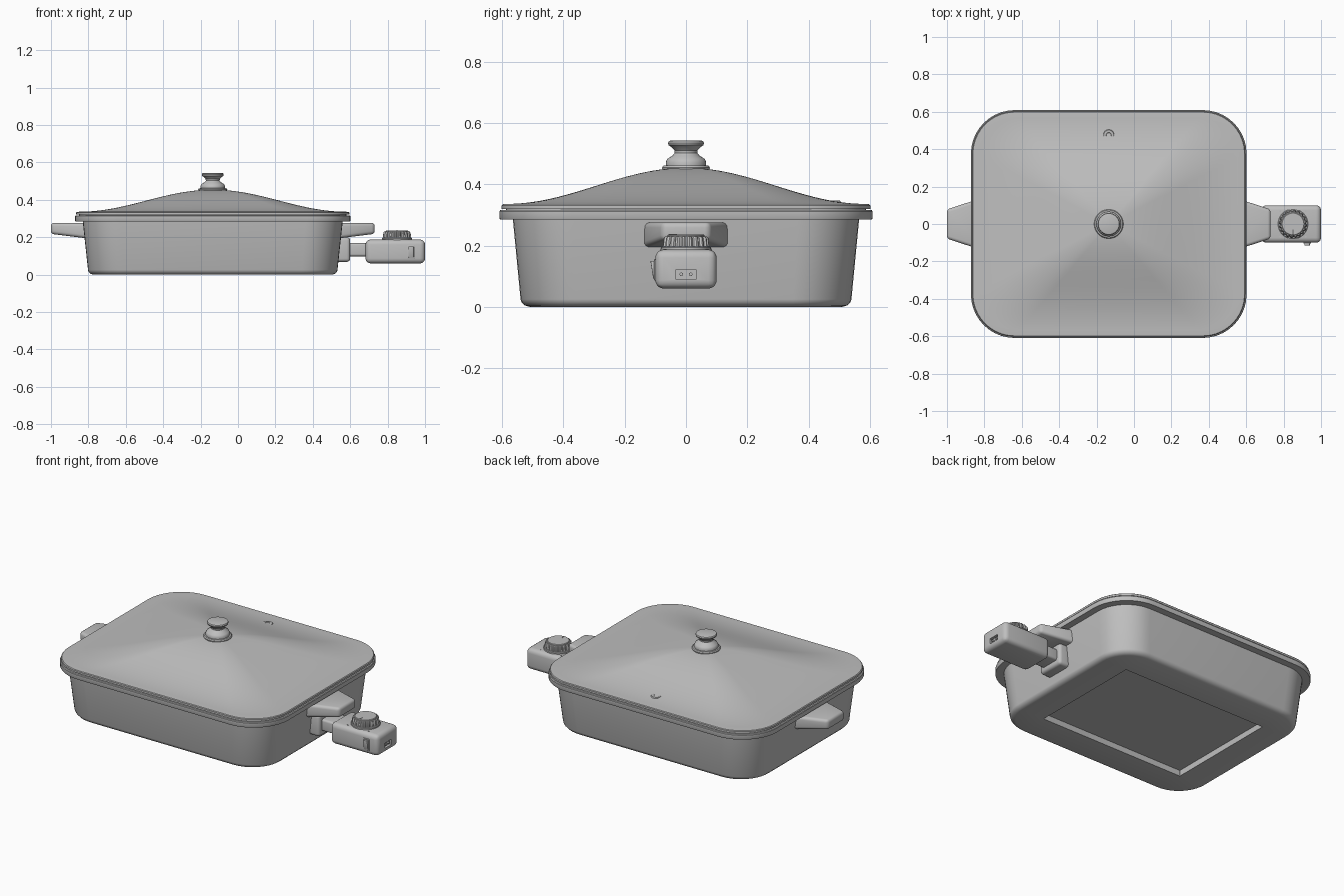
import bpy, bmesh, math
from mathutils import Vector

cube = bpy.data.objects.get("Cube")
if cube:
    bpy.data.objects.remove(cube, do_unlink=True)

grey = bpy.data.materials.new("plain grey")
grey.use_nodes = True
COLOUR = (0.52, 0.52, 0.52, 1)
grey.diffuse_color = COLOUR
grey.node_tree.nodes["Principled BSDF"].inputs["Base Color"].default_value = COLOUR

PAN_X = -0.135      # centre of the pan
BOX_X = 0.85        # centre of the dial


def finish(name, bm, loc=(0, 0, 0), angle=35):
    """Turn a bmesh into a shaded, coloured object."""
    bmesh.ops.recalc_face_normals(bm, faces=bm.faces[:])
    mesh = bpy.data.meshes.new(name)
    bm.to_mesh(mesh)
    bm.free()
    mesh.materials.append(grey)
    ob = bpy.data.objects.new(name, mesh)
    ob.location = loc
    bpy.context.collection.objects.link(ob)
    bpy.ops.object.select_all(action='DESELECT')
    ob.select_set(True)
    bpy.context.view_layer.objects.active = ob
    bpy.ops.object.shade_smooth_by_angle(angle=math.radians(angle))
    return ob


def skin(bm, rings, caps=True):
    """Bridge rings of points with quads."""
    rows = [[bm.verts.new(p) for p in ring] for ring in rings]
    n = len(rows[0])
    for a, b in zip(rows, rows[1:]):
        for i in range(n):
            j = (i + 1) % n
            bm.faces.new((a[i], a[j], b[j], b[i]))
    if caps:
        bm.faces.new(rows[0])
        bm.faces.new(rows[-1])


def rounded_rect(hx, hy, r, z, steps=10):
    pts = []
    for k, (sx, sy) in enumerate([(1, 1), (-1, 1), (-1, -1), (1, -1)]):
        for i in range(steps + 1):
            a = math.pi / 2 * (k + i / steps)
            pts.append((sx * (hx - r) + r * math.cos(a),
                        sy * (hy - r) + r * math.sin(a), z))
    return pts


def loft(name, sections, angle=35):
    bm = bmesh.new()
    skin(bm, [rounded_rect(*s) for s in sections])
    return finish(name, bm, (PAN_X, 0, 0), angle)


def lathe(name, profile, loc, segs=48, rib=0.0):
    """Revolve (radius, z) points; rib cuts flutes into the outside."""
    bm = bmesh.new()
    rings = []
    for r, z in profile:
        ring = []
        for i in range(segs):
            a = math.tau * i / segs
            rr = r - (rib if i % 4 < 2 else 0)
            ring.append((rr * math.cos(a), rr * math.sin(a), z))
        rings.append(ring)
    skin(bm, rings)
    return finish(name, bm, loc)


def box_mesh(x0, x1, y0, y1, z0, z1):
    bm = bmesh.new()
    skin(bm, [[(x, y, z) for x, y in ((x0, y0), (x1, y0), (x1, y1), (x0, y1))]
              for z in (z0, z1)])
    return bm


def bevel(bm, width, segments=4):
    bmesh.ops.bevel(bm, geom=bm.edges[:], offset=width, segments=segments,
                    profile=0.5, affect='EDGES')


def bevel_box(name, dims, width):
    bm = box_mesh(*dims)
    bevel(bm, width)
    return finish(name, bm)


# Pan: recessed base, sloping walls, rim flange and hollow inside
loft("pan", [
    (0.485, 0.35, 0.004, 0.035), (0.485, 0.35, 0.004, 0.0),
    (0.64, 0.51, 0.165, 0.0), (0.655, 0.527, 0.18, 0.005),
    (0.665, 0.537, 0.19, 0.016), (0.667, 0.54, 0.19, 0.025),
    (0.695, 0.565, 0.2, 0.285), (0.735, 0.607, 0.232, 0.285),
    (0.737, 0.609, 0.234, 0.289), (0.737, 0.609, 0.234, 0.312),
    (0.734, 0.606, 0.231, 0.316), (0.68, 0.55, 0.19, 0.316),
    (0.65, 0.525, 0.18, 0.07), (0.62, 0.495, 0.15, 0.055)])

# Lid: thin edge and a bell-shaped four-sided dome
dome = [(0.715, 0.588, 0.212, 0.314), (0.715, 0.588, 0.212, 0.320),
        (0.73, 0.602, 0.227, 0.320), (0.73, 0.602, 0.227, 0.331),
        (0.726, 0.598, 0.223, 0.335)]
STEPS = 28
for i in range(STEPS):
    t = 1 - i / STEPS
    z = 0.336 + 0.118 * 0.5 * (1 + math.cos(math.pi * t))
    dome.append((0.715 * t, 0.588 * t, 0.22 * t, z))
loft("lid", dome)

# Lid knob
lathe("lid_knob", [
    (0.076, 0.44), (0.078, 0.455), (0.074, 0.461), (0.066, 0.462),
    (0.066, 0.472), (0.061, 0.483), (0.045, 0.493), (0.037, 0.502),
    (0.038, 0.511), (0.048, 0.522), (0.057, 0.528), (0.059, 0.535),
    (0.056, 0.541), (0.05, 0.543)], (PAN_X, 0, 0))

# Steam vent: a small ring with a sunken hole
lathe("steam_vent", [
    (0.03, 0.325), (0.03, 0.343), (0.027, 0.348), (0.014, 0.348),
    (0.012, 0.346), (0.012, 0.338)], (PAN_X, 0.475, 0), 32)

# Side handles: tapered slabs
for side, label in ((1, "left"), (-1, "right")):
    bm = box_mesh(0.66, 0.866, -1, 1, 0, 1)
    for v in bm.verts:
        inner = v.co.x < 0.7
        v.co.y *= 0.145 if inner else 0.078
        if v.co.z > 0.5:
            v.co.z = 0.276
        else:
            v.co.z = 0.192 if inner else 0.218
        v.co.x *= side
    bevel(bm, 0.017)
    finish(label + "_handle", bm, (PAN_X, 0, 0))

# Heating plug housing and neck to the control box
bevel_box("plug_housing", (0.50, 0.60, -0.085, 0.085, 0.068, 0.2), 0.018)
bevel_box("control_neck", (0.58, 0.71, -0.06, 0.06, 0.098, 0.168), 0.012)

# Control box with a recessed power socket in its end
bm = box_mesh(0.682, 1.0, -0.1, 0.1, 0.06, 0.187)
bevel(bm, 0.027, 6)
bm.normal_update()
end = max(bm.faces, key=lambda f: f.calc_center_median().x)
for hy, hz, x in ((0.035, 0.019, 1.0), (0.032, 0.016, 1.0), (0.032, 0.016, 0.985)):
    bmesh.ops.inset_individual(bm, faces=[end], thickness=0.001)
    mid = Vector((0, 0, 0.106))
    signs = [(1 if v.co.y > 0 else -1, 1 if v.co.z > mid.z else -1) for v in end.verts]
    for v, (sy, sz) in zip(end.verts, signs):
        v.co = (x, sy * hy, mid.z + sz * hz)
finish("control_box", bm)
for y, label in ((-0.015, "front"), (0.015, "back")):
    pin = lathe(label + "_socket_pin", [(0.006, 0), (0.006, 0.013)],
                (0.984, y, 0.106), 16)
    pin.rotation_euler.y = math.pi / 2

# Rocker switch on the front of the box
bevel_box("switch_frame", (0.906, 0.946, -0.104, -0.09, 0.086, 0.156), 0.002)
bm = box_mesh(0.912, 0.940, -0.116, -0.095, 0.092, 0.150)
for v in bm.verts:
    if v.co.y < -0.11 and v.co.z < 0.1:
        v.co.y = -0.107
bevel(bm, 0.002, 2)
finish("switch_rocker", bm)

# Temperature dial: collar, fluted grip, smooth cap and pointer
lathe("dial_collar", [(0.08, 0.18), (0.08, 0.194), (0.077, 0.197)], (BOX_X, 0, 0))
lathe("dial_grip", [(0.076, 0.195), (0.073, 0.224), (0.068, 0.23)],
      (BOX_X, 0, 0), 80, 0.006)
lathe("dial_cap", [(0.061, 0.225), (0.061, 0.233), (0.058, 0.236)], (BOX_X, 0, 0))
bevel_box("dial_pointer", (0.848, 0.852, -0.055, -0.03, 0.234, 0.238), 0.001)

# Setting marks around the dial
for k in range(4):
    a = math.pi / 4 + k * math.pi / 2
    lathe("setting_mark_%d" % (k + 1), [(0.005, 0.18), (0.005, 0.189)],
          (BOX_X + 0.097 * math.cos(a), 0.097 * math.sin(a), 0), 12)
